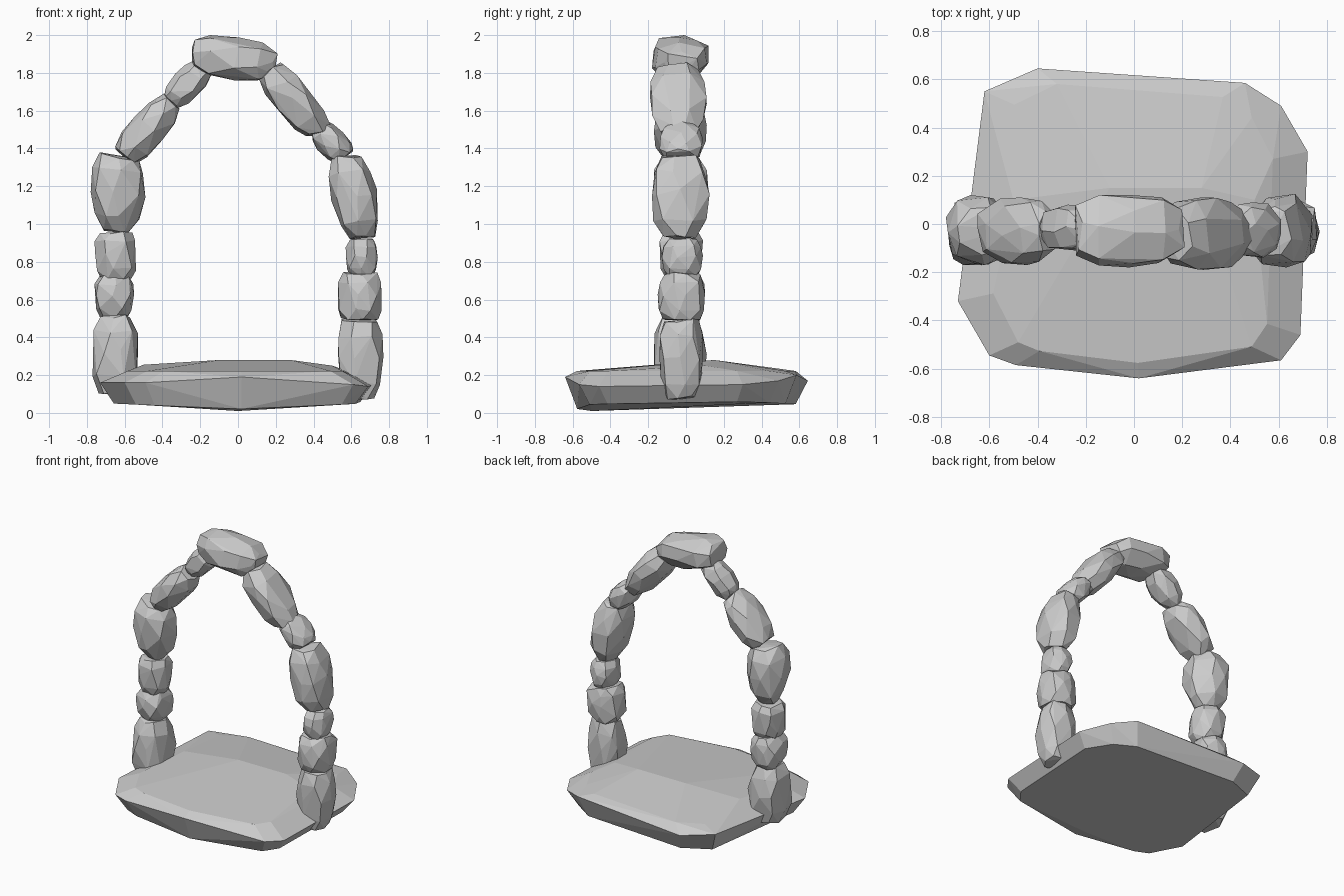
import bpy, bmesh, math, random
from mathutils import Vector, Matrix

if "Cube" in bpy.data.objects:
    bpy.data.objects.remove(bpy.data.objects["Cube"])

random.seed(11)


def hull_object(name, points):
    bm = bmesh.new()
    for p in points:
        bm.verts.new(p)
    res = bmesh.ops.convex_hull(bm, input=bm.verts[:])
    junk = [v for v in bm.verts if not v.link_faces]
    bmesh.ops.delete(bm, geom=junk, context='VERTS')
    bmesh.ops.dissolve_limit(bm, angle_limit=math.radians(4), verts=bm.verts[:], edges=bm.edges[:])
    bmesh.ops.recalc_face_normals(bm, faces=bm.faces[:])
    mesh = bpy.data.meshes.new(name)
    bm.to_mesh(mesh)
    bm.free()
    obj = bpy.data.objects.new(name, mesh)
    bpy.context.collection.objects.link(obj)
    return obj


def stone(name, x, y, z, tilt=0, size=(1, 1, 1), ends=(0.65, 0.65)):
    """Chipped boulder: jittered rings, tilted, then fitted to the x, y, z ranges."""
    pts = []
    rings = [(-1, ends[0]), (-0.6, (1 + ends[0]) / 2 + 0.1), (0.05, 1.0),
             (0.6, (1 + ends[1]) / 2 + 0.1), (1, ends[1])]
    rot = Matrix.Rotation(math.radians(tilt), 3, 'Y')
    for h, r in rings:
        turn = random.uniform(0, 0.8)
        for i in range(7):
            a = turn + i * math.tau / 7 + random.uniform(-0.2, 0.2)
            c, s = math.cos(a), math.sin(a)
            k = r * random.uniform(0.92, 1.04) / (abs(c) ** 3 + abs(s) ** 3) ** (1 / 3)
            p = Vector((k * c * size[0], k * s * size[1],
                        (h + random.uniform(-0.07, 0.07)) * size[2]))
            pts.append(rot @ p)
    for axis, (lo, hi) in enumerate((x, y, z)):
        a = min(p[axis] for p in pts)
        b = max(p[axis] for p in pts)
        for p in pts:
            p[axis] = lo + (p[axis] - a) * (hi - lo) / (b - a)
    return hull_object(name, pts)


# Base slab: rim outline with an inset underside and a gently domed top
rim = [(-0.62, 0.55, 0.20), (-0.40, 0.645, 0.17), (0.46, 0.585, 0.20), (0.61, 0.49, 0.17),
       (0.72, 0.30, 0.15), (0.69, -0.46, 0.14), (0.61, -0.565, 0.15), (0.40, -0.575, 0.17),
       (0.02, -0.64, 0.19), (-0.49, -0.585, 0.16), (-0.60, -0.545, 0.16), (-0.73, -0.32, 0.16)]
slab = list(rim)
slab += [(x * 0.9, y * 0.9, 0.02 + 0.04 * abs(x) + 0.01 * (y > 0)) for x, y, z in rim]
slab += [(x * 0.8, y * 0.9, 0.222) for x, y, z in rim]
slab += [(-0.1, 0.15, 0.28), (0.28, 0.15, 0.28), (-0.2, -0.15, 0.265),
         (0.25, -0.2, 0.262), (-0.5, 0.1, 0.255), (0.5, 0.1, 0.25), (0, -0.5, 0.01)]
hull_object("base_slab", slab)

# Left pillar and shoulder
stone("left_foot_stone", (-0.77, -0.53), (-0.17, 0.11), (0.10, 0.52), 0, ends=(0.75, 0.65))
stone("left_small_stone", (-0.76, -0.55), (-0.14, 0.10), (0.50, 0.73), 0, ends=(0.7, 0.75))
stone("left_block_stone", (-0.76, -0.54), (-0.14, 0.09), (0.71, 0.96), 0, ends=(0.75, 0.8))
stone("left_egg_stone", (-0.78, -0.49), (-0.17, 0.12), (0.95, 1.38), 4, ends=(0.45, 0.7))
stone("left_shoulder_stone", (-0.65, -0.31), (-0.17, 0.11), (1.31, 1.69), 42,
      (0.115, 0.14, 0.22), (0.7, 0.6))
stone("left_wedge_stone", (-0.39, -0.14), (-0.11, 0.08), (1.61, 1.86), 42,
      (0.095, 0.1, 0.14), (0.6, 0.75))

# Keystone
stone("keystone", (-0.245, 0.21), (-0.18, 0.12), (1.76, 2.0), 97,
      (0.11, 0.15, 0.23), (0.7, 0.6))

# Right shoulder and pillar
stone("right_shoulder_stone", (0.11, 0.49), (-0.19, 0.11), (1.465, 1.855), -34,
      (0.105, 0.15, 0.22), (0.65, 0.75))
stone("right_wedge_stone", (0.39, 0.61), (-0.14, 0.09), (1.32, 1.55), -38,
      (0.085, 0.11, 0.11), (0.75, 0.6))
stone("right_egg_stone", (0.48, 0.74), (-0.18, 0.125), (0.92, 1.365), -10,
      (0.11, 0.15, 0.22), (0.55, 0.65))
stone("right_pebble_stone", (0.57, 0.74), (-0.13, 0.09), (0.72, 0.925), 0, ends=(0.7, 0.7))
stone("right_block_stone", (0.53, 0.76), (-0.15, 0.10), (0.49, 0.745), 0, ends=(0.85, 0.8))
stone("right_foot_stone", (0.53, 0.77), (-0.14, 0.09), (0.07, 0.50), 0, ends=(0.65, 0.8))
